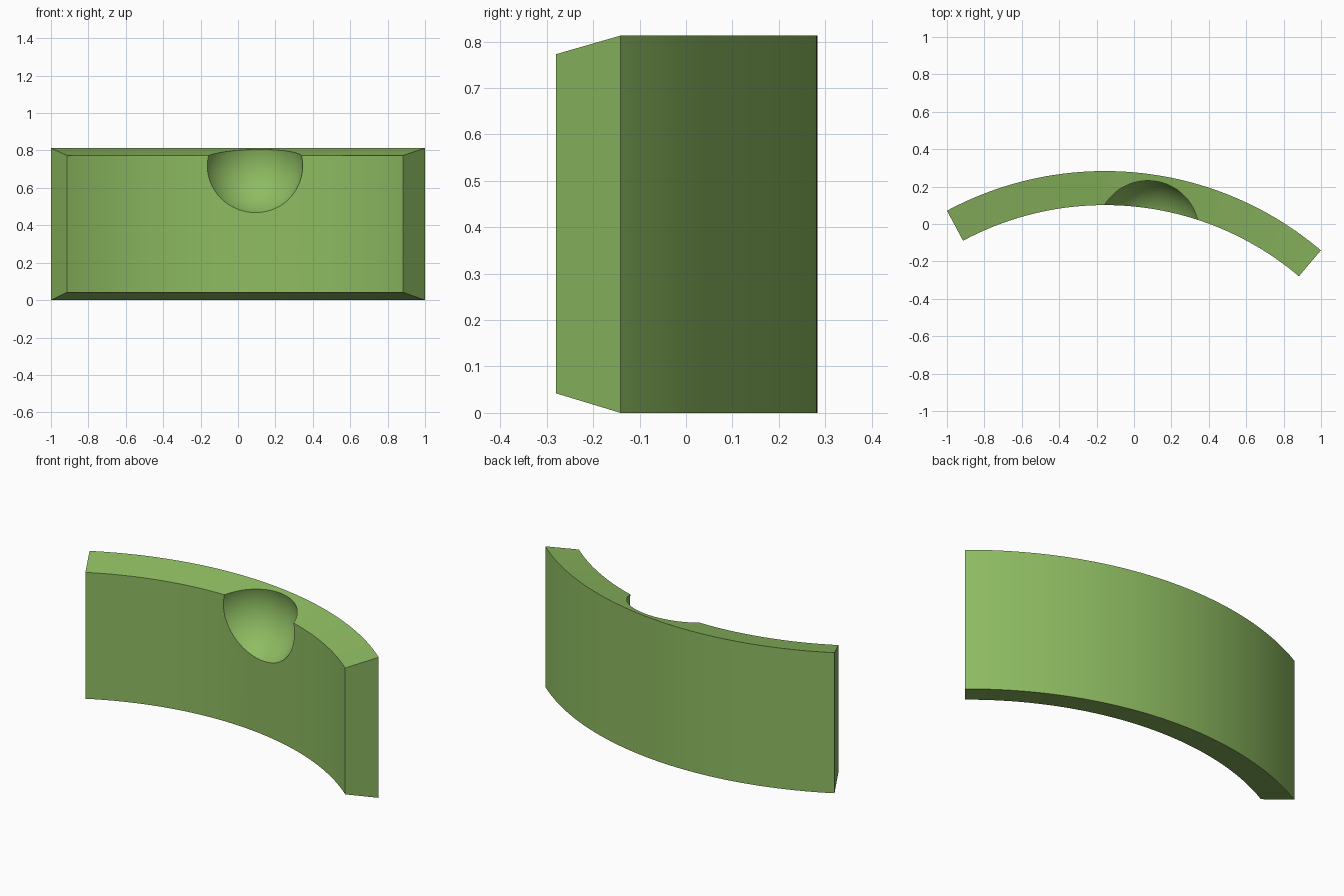
import bpy, bmesh, math

if "Cube" in bpy.data.objects:
    bpy.data.objects.remove(bpy.data.objects["Cube"])

CX, CY = -0.156, -1.503          # centre of the arc
R_OUT, R_IN = 1.786, 1.604
A0, A1 = math.radians(49.7), math.radians(118.2)
H, INSET = 0.813, 0.042          # outer height, inner edge set-back
STEPS = 64

mat = bpy.data.materials.new("green")
mat.diffuse_color = (0.27, 0.50, 0.12, 1)
mat.use_nodes = True
mat.node_tree.nodes["Principled BSDF"].inputs["Base Color"].default_value = mat.diffuse_color

# Curved wall: tapered cross-section swept around the arc
profile = [(R_OUT, 0), (R_OUT, H), (R_IN, H - INSET + 0.002), (R_IN, INSET)]
bm = bmesh.new()
rings = []
for i in range(STEPS + 1):
    a = A0 + (A1 - A0) * i / STEPS
    rings.append([bm.verts.new((CX + r * math.cos(a), CY + r * math.sin(a), z))
                  for r, z in profile])
for p, q in zip(rings, rings[1:]):
    for k in range(4):
        n = (k + 1) % 4
        bm.faces.new((p[k], p[n], q[n], q[k]))
bm.faces.new(rings[0])
bm.faces.new(rings[-1])
bmesh.ops.recalc_face_normals(bm, faces=bm.faces)
mesh = bpy.data.meshes.new("curved_wall")
bm.to_mesh(mesh)
bm.free()
mesh.materials.append(mat)
wall = bpy.data.objects.new("curved_wall", mesh)
bpy.context.collection.objects.link(wall)

# Round socket cut into the inner face and top edge
bpy.ops.mesh.primitive_uv_sphere_add(segments=96, ring_count=48, radius=0.273,
                                     location=(0.077, -0.027, 0.718))
cutter = bpy.context.object
cutter.name = "socket_cutter"
cutter.data.materials.append(mat)
cutter.hide_render = True
cutter.display_type = 'WIRE'

cut = wall.modifiers.new("socket", 'BOOLEAN')
cut.operation = 'DIFFERENCE'
cut.solver = 'EXACT'
cut.object = cutter

# Bake the cut, then smooth the curved faces
bpy.ops.object.select_all(action='DESELECT')
wall.select_set(True)
bpy.context.view_layer.objects.active = wall
bpy.ops.object.modifier_apply(modifier="socket")
bpy.data.objects.remove(cutter, do_unlink=True)
bpy.ops.object.shade_smooth_by_angle(angle=math.radians(12))
